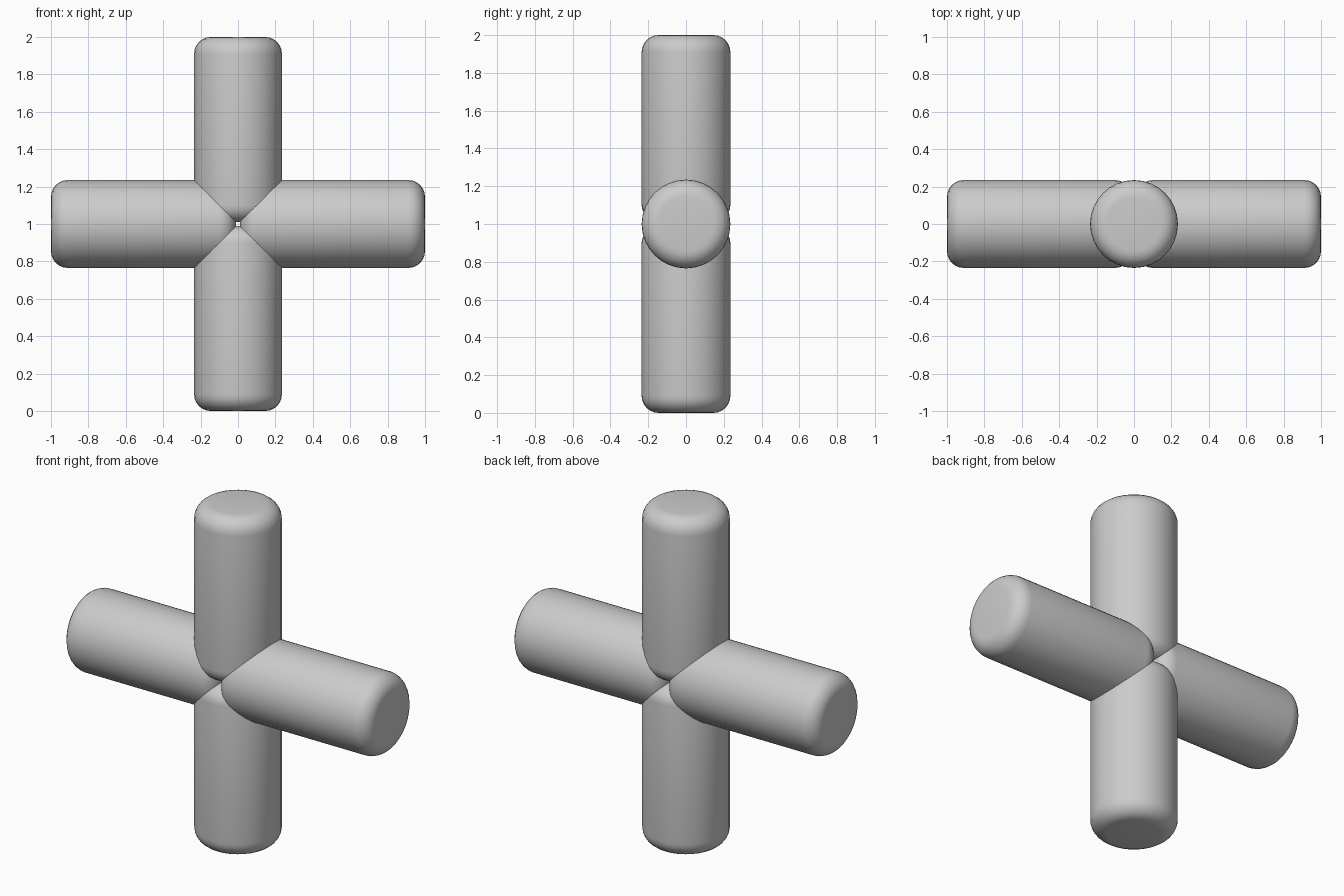
import bpy
import math

if "Cube" in bpy.data.objects:
    bpy.data.objects.remove(bpy.data.objects["Cube"])

RADIUS = 0.235   # arm radius
GAP = 0.012      # distance from the centre to each inner end
REACH = 1.0      # distance from the centre to each outer end
ROUND = 0.09     # rounding of both rims


def rounded_arm(name, angle):
    """Cylinder with rounded rims, pointing away from the centre in the XZ plane."""
    mid = (GAP + REACH) / 2
    bpy.ops.mesh.primitive_cylinder_add(
        vertices=32, radius=RADIUS, depth=REACH - GAP,
        location=(mid * math.sin(angle), 0, 1 + mid * math.cos(angle)),
        rotation=(0, angle, 0))
    arm = bpy.context.object
    arm.name = name
    bevel = arm.modifiers.new("rounded_rims", 'BEVEL')
    bevel.width = ROUND
    bevel.segments = 6
    bevel.limit_method = 'ANGLE'
    bevel.angle_limit = math.radians(40)
    bpy.ops.object.modifier_apply(modifier=bevel.name)
    bpy.ops.object.shade_smooth_by_angle(angle=math.radians(30))
    return arm


# Four equal arms meeting around the centre
for i, side in enumerate(("upper", "right", "lower", "left")):
    rounded_arm(side + "_arm", i * math.pi / 2)
